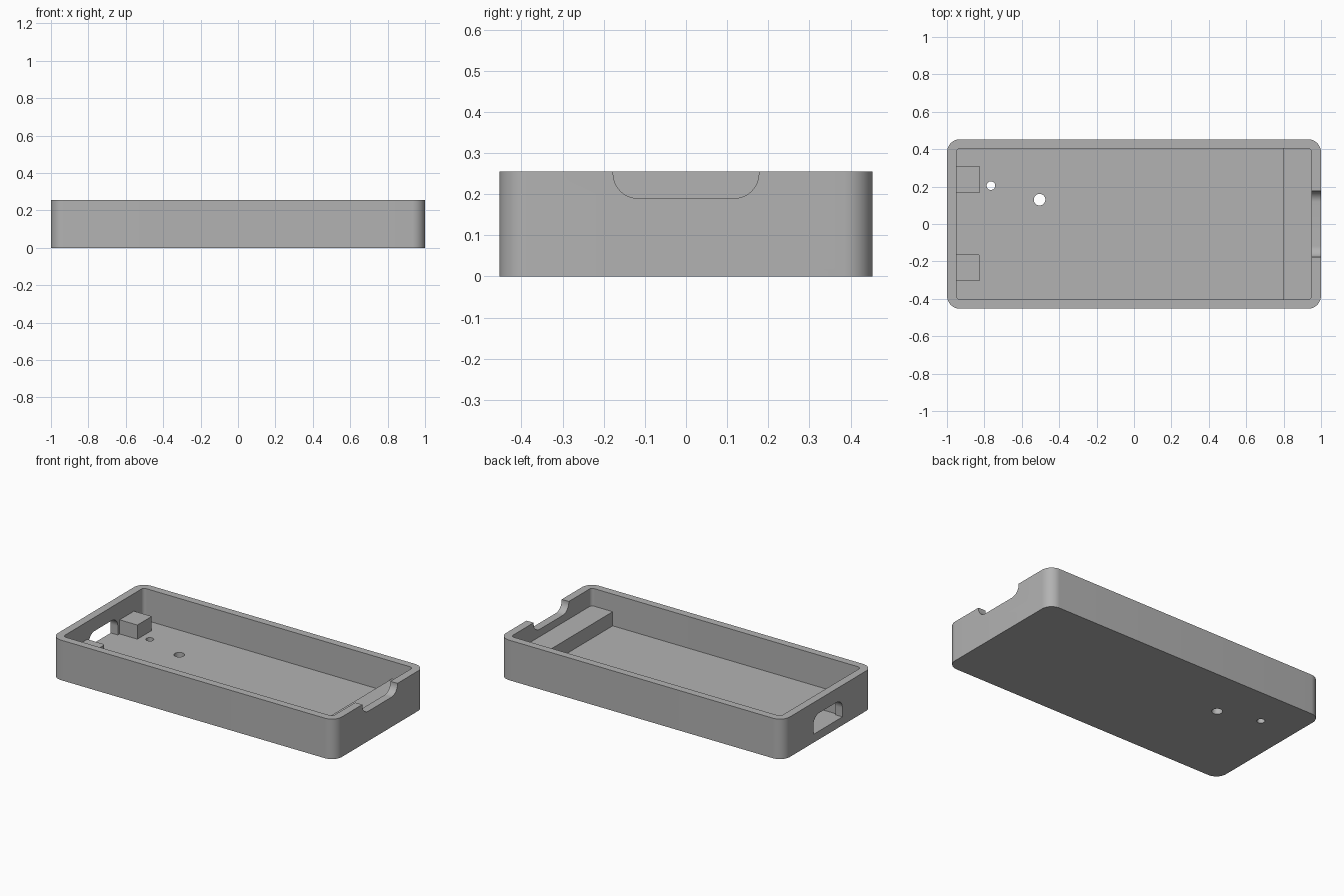
import bpy
import bmesh
import math
from mathutils import Vector

if "Cube" in bpy.data.objects:
    bpy.data.objects.remove(bpy.data.objects["Cube"], do_unlink=True)

HALF_Y, HEIGHT, WALL, FLOOR = 0.453, 0.255, 0.05, 0.053
SHELF_TOP = 0.143

grey = bpy.data.materials.new("plain grey")
grey.use_nodes = True
colour = (0.448, 0.448, 0.448, 1)
grey.diffuse_color = colour
grey.node_tree.nodes["Principled BSDF"].inputs["Base Color"].default_value = colour


def rounded(u0, u1, v0, v1, radii, steps=12):
    """Rectangle outline, corner radii anticlockwise from (u0, v0)."""
    corners = [(u0, v0, 1, 1), (u1, v0, -1, 1), (u1, v1, -1, -1), (u0, v1, 1, -1)]
    points = []
    for i, ((u, v, su, sv), r) in enumerate(zip(corners, radii)):
        if r == 0:
            points.append((u, v))
            continue
        for k in range(steps + 1):
            a = math.pi * (1 + i / 2) + math.pi / 2 * k / steps
            points.append((u + su * r + r * math.cos(a), v + sv * r + r * math.sin(a)))
    return points


def prism(name, outline, low, high, axis="z"):
    """Extrude an outline along z, or along x from a (y, z) outline."""
    place = (lambda u, v, w: (u, v, w)) if axis == "z" else (lambda u, v, w: (w, u, v))
    bm = bmesh.new()
    face = bm.faces.new([bm.verts.new(place(u, v, low)) for u, v in outline])
    top = bmesh.ops.extrude_face_region(bm, geom=[face])["geom"]
    shift = Vector(place(0, 0, high - low))
    bmesh.ops.translate(bm, vec=shift, verts=[g for g in top if isinstance(g, bmesh.types.BMVert)])
    bmesh.ops.recalc_face_normals(bm, faces=bm.faces)
    mesh = bpy.data.meshes.new(name)
    bm.to_mesh(mesh)
    bm.free()
    mesh.materials.append(grey)
    obj = bpy.data.objects.new(name, mesh)
    bpy.context.collection.objects.link(obj)
    return obj


def select(obj):
    bpy.ops.object.select_all(action="DESELECT")
    obj.select_set(True)
    bpy.context.view_layer.objects.active = obj


def cut(target, cutter):
    mod = target.modifiers.new("cut", "BOOLEAN")
    mod.operation = "DIFFERENCE"
    mod.solver = "EXACT"
    mod.object = cutter
    select(target)
    bpy.ops.object.modifier_apply(modifier=mod.name)
    bpy.data.objects.remove(cutter, do_unlink=True)


# Open tray with rounded corners
tray = prism("tray", rounded(-1, 1, -HALF_Y, HALF_Y, [0.07] * 4), 0, HEIGHT)
inner_x, inner_y = 1 - WALL, HALF_Y - WALL + 0.002
cut(tray, prism("cavity", rounded(-inner_x, inner_x, -inner_y, inner_y, [0.022] * 4),
                FLOOR, HEIGHT + 0.1))

# Cable notch in the rim of one end
cut(tray, prism("notch", rounded(-0.177, 0.177, 0.19, HEIGHT + 0.1, [0.06, 0.06, 0, 0]),
                0.9, 1.1, "x"))

# Port opening through the other end
cut(tray, prism("port", rounded(-0.147, 0.147, FLOOR, 0.168, [0, 0, 0.06, 0.06]),
                -1.1, -0.9, "x"))

# Holes through the floor
for x, y, r in ((-0.765, 0.205, 0.023), (-0.505, 0.13, 0.031)):
    cut(tray, prism("hole", rounded(x - r, x + r, y - r, y + r, [r * 0.999] * 4), -0.1, 0.1))

# Shelf across the notched end
shelf = prism("shelf", rounded(0.8, 0.96, -0.41, 0.41, [0] * 4), FLOOR - 0.01, SHELF_TOP)

# Support blocks on either side of the port
back_block = prism("back_block", rounded(-0.96, -0.825, 0.165, 0.31, [0] * 4),
                   FLOOR - 0.01, SHELF_TOP)
front_block = prism("front_block", rounded(-0.96, -0.825, -0.305, -0.16, [0, 0, 0.015, 0]),
                    FLOOR - 0.01, SHELF_TOP)

for part in (tray, shelf, back_block, front_block):
    select(part)
    bpy.ops.object.shade_smooth_by_angle(angle=math.radians(30))
